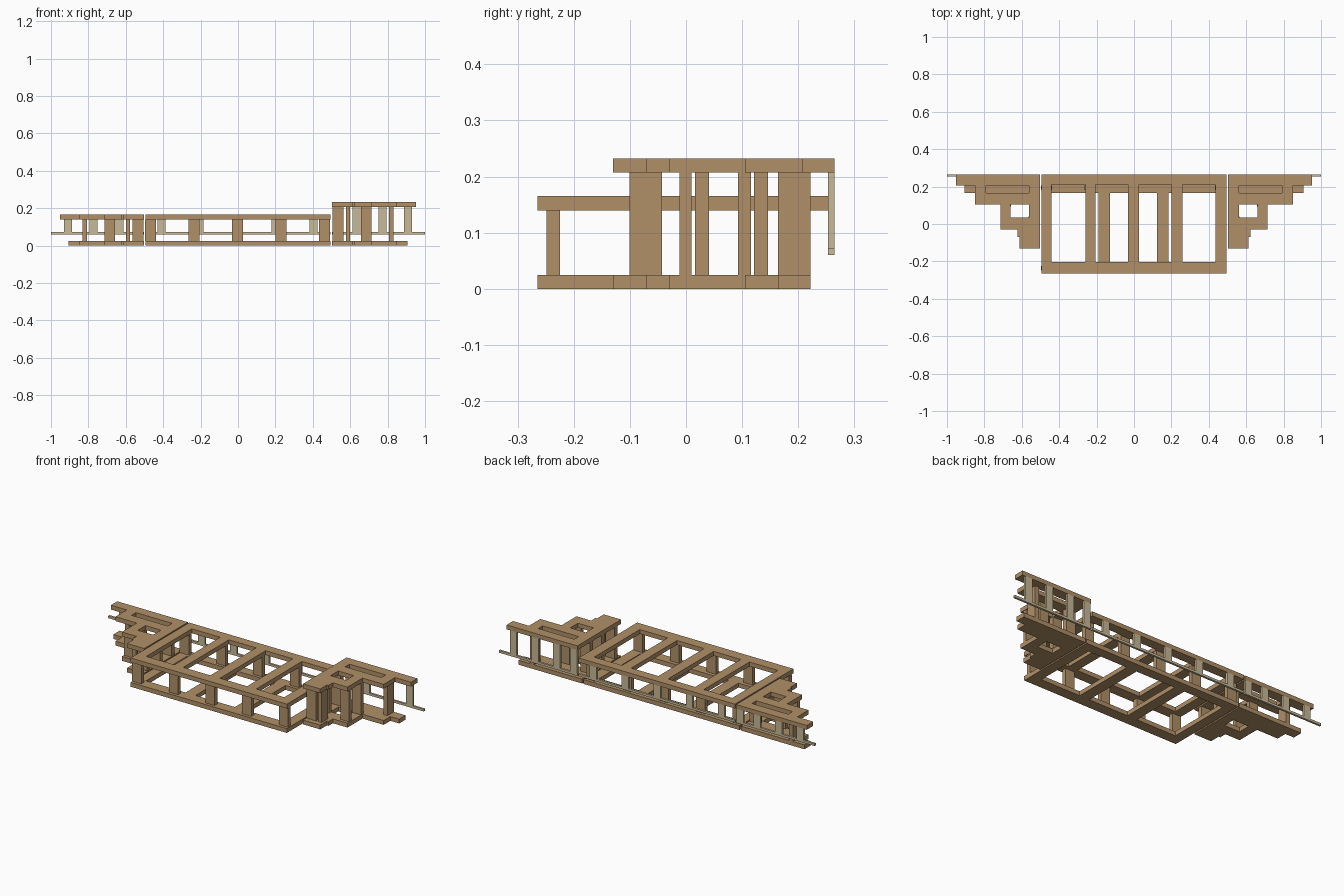
import bpy, bmesh

old = bpy.data.objects.get("Cube")
if old:
    bpy.data.objects.remove(old, do_unlink=True)


def material(name, rgb):
    m = bpy.data.materials.new(name)
    m.use_nodes = True
    color = (*rgb, 1)
    m.diffuse_color = color
    m.node_tree.nodes["Principled BSDF"].inputs["Base Color"].default_value = color
    return m


WOOD = material("brown wood", (0.44, 0.28, 0.14))
PALE = material("pale wood", (0.58, 0.49, 0.31))


def plate(name, rects, holes, z0, z1, mat, side=1):
    """Flat slab: union of rectangles (x0, x1, y0, y1) minus holes, side=-1 mirrors x."""
    def inside(r, x, y):
        return r[0] < x < r[1] and r[2] < y < r[3]

    shapes = rects + holes
    xs = sorted({v for r in shapes for v in r[:2]})
    ys = sorted({v for r in shapes for v in r[2:]})
    bm = bmesh.new()
    for xa, xb in zip(xs, xs[1:]):
        for ya, yb in zip(ys, ys[1:]):
            x, y = (xa + xb) / 2, (ya + yb) / 2
            if any(inside(r, x, y) for r in rects) and not any(inside(h, x, y) for h in holes):
                corners = [(xa, ya), (xb, ya), (xb, yb), (xa, yb)]
                bm.faces.new([bm.verts.new((side * cx, cy, z0)) for cx, cy in corners])
    bmesh.ops.remove_doubles(bm, verts=bm.verts[:], dist=1e-5)
    ext = bmesh.ops.extrude_face_region(bm, geom=bm.faces[:], use_keep_orig=True)
    top = [v for v in ext["geom"] if isinstance(v, bmesh.types.BMVert)]
    bmesh.ops.translate(bm, vec=(0, 0, z1 - z0), verts=top)
    bmesh.ops.recalc_face_normals(bm, faces=bm.faces[:])
    bmesh.ops.dissolve_limit(bm, angle_limit=0.01, verts=bm.verts[:], edges=bm.edges[:])
    me = bpy.data.meshes.new(name)
    bm.to_mesh(me)
    bm.free()
    me.materials.append(mat)
    ob = bpy.data.objects.new(name, me)
    bpy.context.collection.objects.link(ob)
    return ob


def box(name, x0, x1, y0, y1, z0, z1, mat, side=1):
    return plate(name, [(x0, x1, y0, y1)], [], z0, z1, mat, side)


T = 0.025            # slab thickness
LOW, HIGH = 0.165, 0.232
BACK = 0.265
RAIL_Y = 0.253
RAIL_Z = (0.06, 0.073)

# Centre frame
E = 0.495
top_bays = [(-0.44, -0.26), (-0.205, -0.033), (0.028, 0.2), (0.258, 0.435)]
base_bays = [(-0.44, -0.19), (-0.127, 0.122), (0.185, 0.435)]
plate("centre_top_frame", [(-E, E, -BACK, BACK)],
      [(a, b, -0.203, 0.21) for a, b in top_bays], LOW - T, LOW, WOOD)
plate("centre_base_frame", [(-E, E, -BACK, 0.222)],
      [(a, b, -0.203, 0.165) for a, b in base_bays], 0, T, WOOD)
for i in range(5):
    x = (i - 2) * 0.2325 - 0.003
    for label, y in (("front", -0.2365), ("back", 0.194)):
        box(f"centre_{label}_post_{i}", x - 0.029, x + 0.029, y - 0.012, y + 0.012,
            T, LOW - T, WOOD)
    x = (i - 2) * 0.203 - 0.003
    box(f"centre_rail_post_{i}", x - 0.022, x + 0.022, RAIL_Y, BACK, RAIL_Z[1], LOW - T, PALE)
box("centre_rail", -E, E, RAIL_Y, BACK, *RAIL_Z, PALE)

# Stepped wings, the left one taller
IN = 0.503
steps = [(IN, 0.715, -0.03, 0.105), (IN, 0.622, -0.07, -0.03), (IN, 0.612, -0.13, -0.07)]
well = (0.562, 0.66, 0.035, 0.105)
wing_posts = [
    (IN + 0.003, 0.565, -0.101, -0.077),
    (0.577, 0.6, -0.101, -0.043),
    (IN + 0.003, 0.565, 0.016, 0.041),
    (0.657, 0.713, -0.012, 0.01),
    (0.657, 0.713, 0.093, 0.116),
    (IN + 0.003, 0.565, 0.121, 0.146),
    (0.807, 0.832, 0.164, 0.222),
]
for label, side, h in (("left", 1, HIGH), ("right", -1, LOW)):
    plate(f"{label}_wing_top", [(IN, 0.951, 0.207, BACK), (IN, 0.85, 0.105, 0.207)] + steps,
          [well, (0.562, 0.792, 0.167, 0.207)], h - T, h, WOOD, side)
    plate(f"{label}_wing_base", [(IN, 0.906, 0.165, 0.222), (IN, 0.85, 0.105, 0.165)] + steps,
          [well], 0, T, WOOD, side)
    for i, p in enumerate(wing_posts):
        box(f"{label}_wing_post_{i}", *p, T, h - T, WOOD, side)
    for i, x in enumerate((0.527, 0.635, 0.772, 0.909)):
        box(f"{label}_rail_post_{i}", x - 0.022, x + 0.022, RAIL_Y, BACK,
            RAIL_Z[1], h - T, PALE, side)
    box(f"{label}_rail", IN, 1.0, RAIL_Y, BACK, *RAIL_Z, PALE, side)
